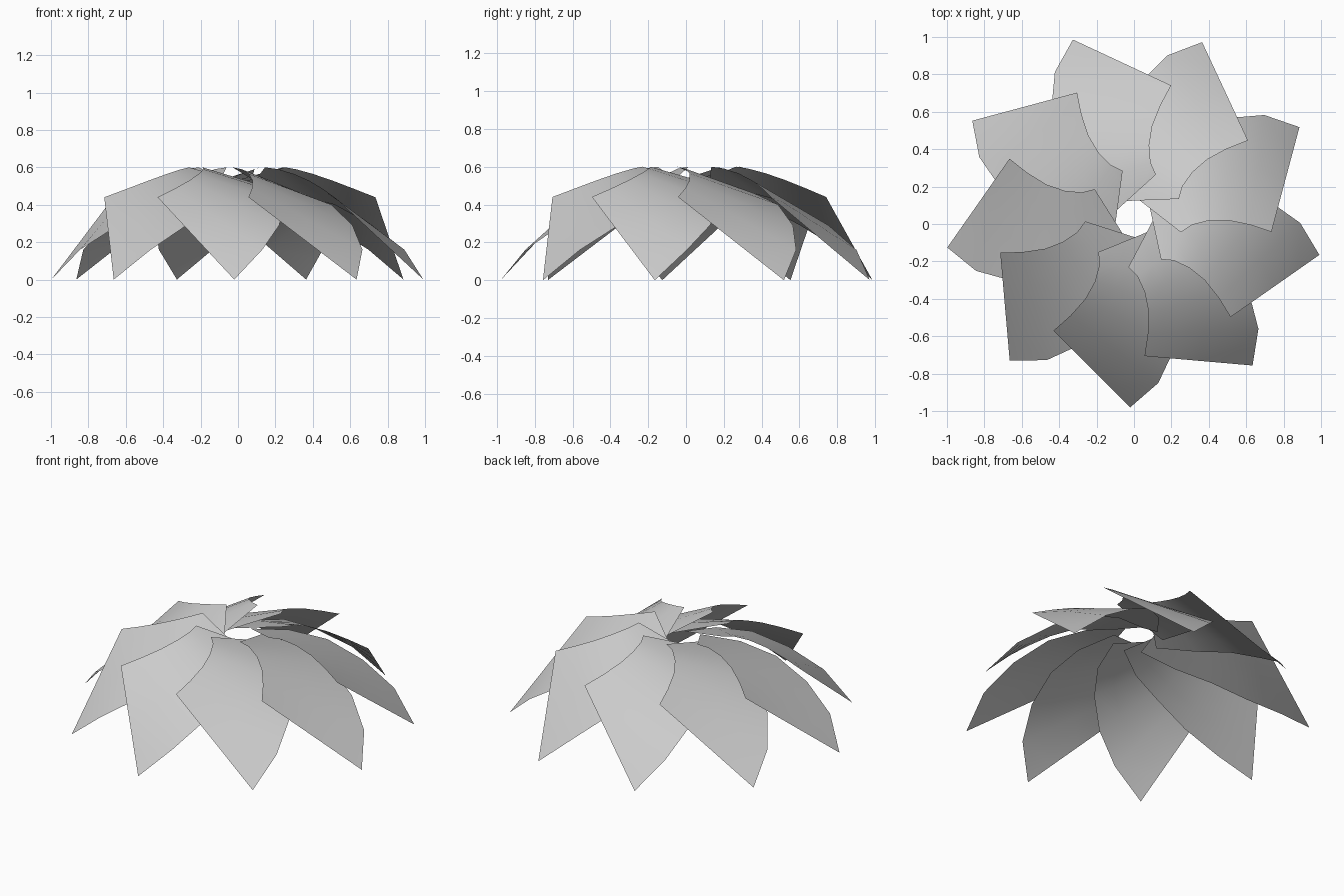
import bpy
import bmesh
import math
from mathutils import Vector

if "Cube" in bpy.data.objects:
    bpy.data.objects.remove(bpy.data.objects["Cube"], do_unlink=True)

BLADES = 9
ACROSS = 4  # strips between the two curved edges

# Plain grey finish
grey = bpy.data.materials.new("light_grey")
grey.use_nodes = True
colour = (0.6, 0.6, 0.6, 1)
grey.diffuse_color = colour
grey.node_tree.nodes["Principled BSDF"].inputs["Base Color"].default_value = colour

# Curved edges of one blade, from rim to centre
upper_edge = [(-.43, -.60, .44), (-.34, -.52, .485), (-.26, -.43, .53),
              (-.21, -.34, .565), (-.185, -.25, .59), (-.19, -.18, .6)]
lower_edge = [(-.02, -1.01, 0), (.13, -.88, .16), (.22, -.69, .29),
              (.25, -.48, .40), (.23, -.26, .46), (.14, -.045, .5)]


def blade_mesh():
    """Thin sheet ruled between the two curved edges."""
    bm = bmesh.new()
    rows = []
    for a, b in zip(upper_edge, lower_edge):
        a, b = Vector(a), Vector(b)
        rows.append([bm.verts.new(a.lerp(b, i / ACROSS)) for i in range(ACROSS + 1)])
    for near, far in zip(rows, rows[1:]):
        for i in range(ACROSS):
            bm.faces.new((near[i], near[i + 1], far[i + 1], far[i]))
    for face in bm.faces:
        face.normal_update()
        if face.normal.z < 0:
            face.normal_flip()
        face.smooth = True
    mesh = bpy.data.meshes.new("blade")
    bm.to_mesh(mesh)
    bm.free()
    mesh.materials.append(grey)
    return mesh


# Overlapping ring of blades around the central opening
mesh = blade_mesh()
for k in range(BLADES):
    blade = bpy.data.objects.new(f"blade_{k + 1}", mesh)
    blade.location.y = 0.03
    blade.rotation_euler.z = math.tau * k / BLADES
    bpy.context.collection.objects.link(blade)
